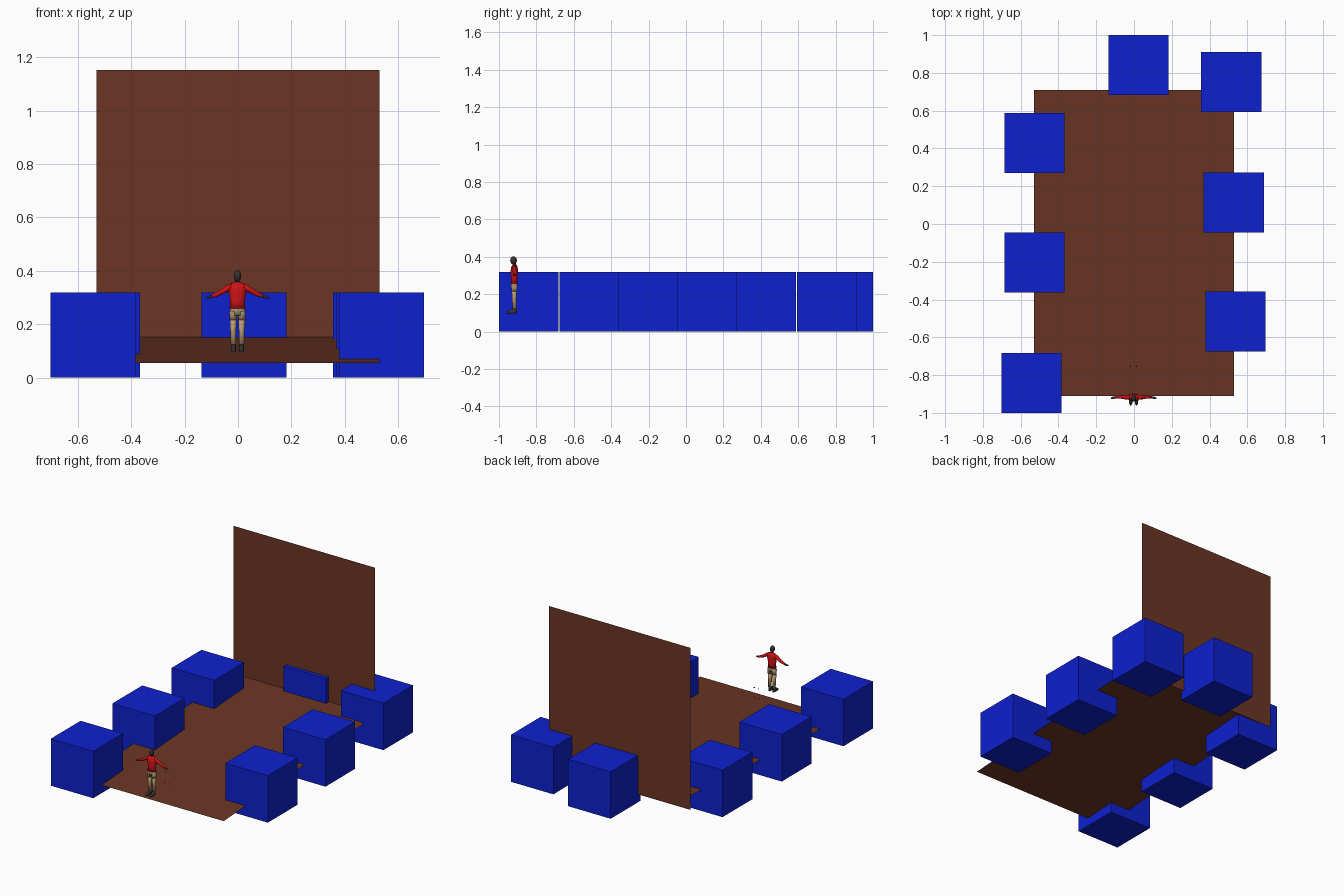
import bpy, bmesh, math
from mathutils import Vector

if "Cube" in bpy.data.objects:
    bpy.data.objects.remove(bpy.data.objects["Cube"])


def mat(name, rgb):
    m = bpy.data.materials.new(name)
    m.diffuse_color = (*rgb, 1)
    m.use_nodes = True
    m.node_tree.nodes["Principled BSDF"].inputs["Base Color"].default_value = m.diffuse_color
    return m


BLUE = mat("blue", (0.004, 0.015, 0.62))
BROWN = mat("brown", (0.145, 0.036, 0.018))
RED = mat("red", (0.62, 0.006, 0.008))
TAN = mat("tan", (0.50, 0.33, 0.18))
SHORTS = mat("dark tan", (0.36, 0.25, 0.14))
DARK = mat("dark grey", (0.035, 0.03, 0.03))


def finish(name, bm, material, smooth=False):
    bmesh.ops.recalc_face_normals(bm, faces=bm.faces)
    me = bpy.data.meshes.new(name)
    bm.to_mesh(me)
    bm.free()
    me.materials.append(material)
    for p in me.polygons:
        p.use_smooth = smooth
    ob = bpy.data.objects.new(name, me)
    bpy.context.collection.objects.link(ob)
    return ob


def sheet(name, corners, material):
    bm = bmesh.new()
    bm.faces.new([bm.verts.new(c) for c in corners])
    return finish(name, bm, material)


def box(name, centre, size, material):
    bm = bmesh.new()
    bmesh.ops.create_cube(bm, size=1)
    for v in bm.verts:
        v.co = Vector([c + a * s for c, a, s in zip(centre, v.co, size)])
    return finish(name, bm, material)


def ball(name, centre, radii, material):
    bm = bmesh.new()
    bmesh.ops.create_uvsphere(bm, u_segments=12, v_segments=8, radius=1)
    for v in bm.verts:
        v.co = Vector([c + a * r for c, a, r in zip(centre, v.co, radii)])
    return finish(name, bm, material, True)


def tube(name, rings, material, axis="z", n=10):
    """Loft of ellipses: each ring is (centre, radius 1, radius 2)."""
    bm = bmesh.new()
    loops = []
    for c, r1, r2 in rings:
        loop = []
        for i in range(n):
            a = 2 * math.pi * i / n
            u, w = r1 * math.cos(a), r2 * math.sin(a)
            off = (u, w, 0) if axis == "z" else (0, u, w)
            loop.append(bm.verts.new(Vector(c) + Vector(off)))
        loops.append(loop)
    for a, b in zip(loops, loops[1:]):
        for i in range(n):
            j = (i + 1) % n
            bm.faces.new((a[i], a[j], b[j], b[i]))
    bm.faces.new(loops[0])
    bm.faces.new(loops[-1])
    return finish(name, bm, material, True)


# Sloping floor and upright back wall, both thin sheets
W, Y0, Y1 = 0.53, -0.91, 0.71
sheet("floor", [(-W, Y0, 0.055), (W, Y0, 0.055), (W, Y1, 0.152), (-W, Y1, 0.152)], BROWN)
sheet("back_wall", [(-W, Y1, 0.055), (W, Y1, 0.055), (W, Y1, 1.152), (-W, Y1, 1.152)], BROWN)

# Seven blocks around the floor
S = 0.318
for i, (x, y) in enumerate([(0.023, 0.841), (0.515, 0.752), (-0.526, 0.428), (0.528, 0.114),
                            (-0.527, -0.204), (0.538, -0.517), (-0.543, -0.841)]):
    box(f"block_{i + 1}", (x, y, S / 2), (S, S, S), BLUE)

# Standing figure: torso, neck and head
FX, FY = -0.002, -0.918
tube("shirt", [((FX, FY, 0.258), 0.030, 0.019), ((FX, FY, 0.285), 0.027, 0.018),
               ((FX, FY, 0.320), 0.033, 0.021), ((FX, FY, 0.345), 0.034, 0.018),
               ((FX, FY + 0.002, 0.358), 0.013, 0.011)], RED, n=14)
tube("neck", [((FX, FY, 0.352), 0.009, 0.009), ((FX, FY, 0.370), 0.008, 0.009)], DARK)
ball("head", (FX, FY - 0.004, 0.381), (0.014, 0.018, 0.022), DARK)
tube("hips", [((FX, FY, 0.232), 0.029, 0.018), ((FX, FY, 0.262), 0.028, 0.018)], SHORTS, n=14)

# Limbs on both sides
for s, side in ((-1, "left"), (1, "right")):
    def at(x, y, z):
        return (FX + s * x, FY + y, z)
    tube(side + "_sleeve", [(at(0.022, 0, 0.340), 0.012, 0.015), (at(0.042, 0, 0.332), 0.011, 0.013),
                            (at(0.070, 0.003, 0.315), 0.009, 0.010),
                            (at(0.098, 0, 0.304), 0.007, 0.007)], RED, "x")
    tube(side + "_hand", [(at(0.096, 0, 0.304), 0.005, 0.005), (at(0.108, -0.002, 0.301), 0.007, 0.005),
                          (at(0.120, -0.004, 0.299), 0.003, 0.003)], DARK, "x")
    tube(side + "_thigh", [(at(0.016, 0, 0.248), 0.015, 0.018), (at(0.016, 0, 0.215), 0.014, 0.016)], SHORTS)
    tube(side + "_leg", [(at(0.016, 0, 0.220), 0.013, 0.015), (at(0.016, -0.001, 0.175), 0.011, 0.012),
                         (at(0.015, 0.002, 0.120), 0.010, 0.011)], TAN)
    tube(side + "_shoe", [(at(0.015, -0.014, 0.097), 0.010, 0.030), (at(0.015, -0.012, 0.106), 0.010, 0.028),
                          (at(0.015, 0, 0.124), 0.009, 0.012)], DARK)
    # Tiny loose specks behind the figure
    box(side + "_speck", (FX + s * 0.016, -0.75, 0.18), (0.006, 0.004, 0.004), RED)
    box(side + "_low_speck", (FX + s * 0.016, -0.755, 0.11), (0.005, 0.004, 0.004), DARK)
